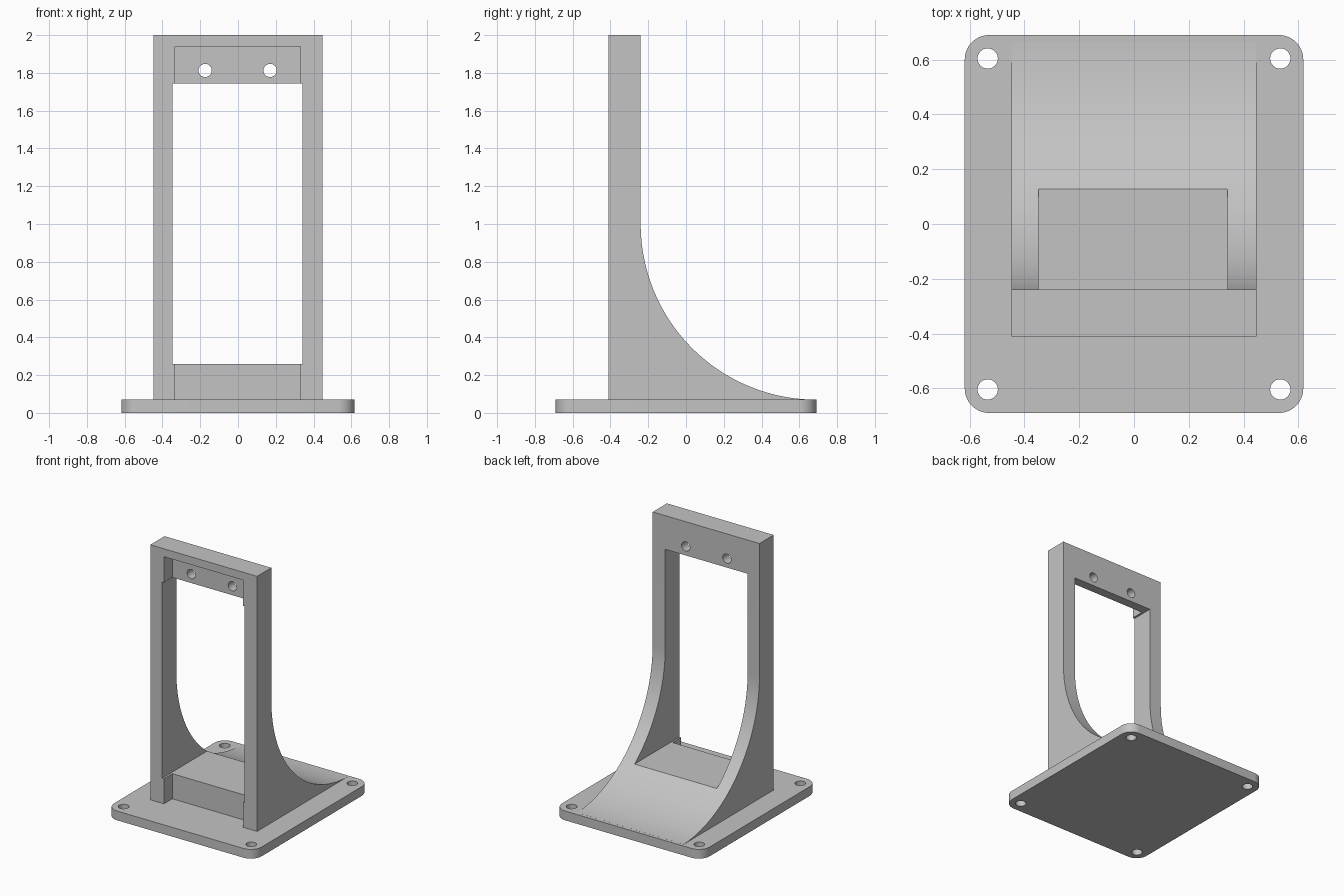
import bpy
import bmesh
from math import sin, cos, pi, radians
from mathutils import Vector

if "Cube" in bpy.data.objects:
    bpy.data.objects.remove(bpy.data.objects["Cube"], do_unlink=True)

grey = bpy.data.materials.new("plain grey")
grey.use_nodes = True
grey.diffuse_color = (0.55, 0.55, 0.55, 1)
grey.node_tree.nodes["Principled BSDF"].inputs["Base Color"].default_value = grey.diffuse_color


def prism(name, outline, push):
    """Closed solid made by extruding an outline of 3D points."""
    bm = bmesh.new()
    face = bm.faces.new([bm.verts.new(p) for p in outline])
    grown = bmesh.ops.extrude_face_region(bm, geom=[face])["geom"]
    moved = [g for g in grown if isinstance(g, bmesh.types.BMVert)]
    bmesh.ops.translate(bm, verts=moved, vec=Vector(push))
    bmesh.ops.recalc_face_normals(bm, faces=bm.faces)
    mesh = bpy.data.meshes.new(name)
    bm.to_mesh(mesh)
    bm.free()
    mesh.materials.append(grey)
    obj = bpy.data.objects.new(name, mesh)
    bpy.context.collection.objects.link(obj)
    return obj


def box(name, x0, x1, y0, y1, z0, z1):
    corners = [(x0, y0, z0), (x1, y0, z0), (x1, y1, z0), (x0, y1, z0)]
    return prism(name, corners, (0, 0, z1 - z0))


def circle(radius, steps=32):
    return [(radius * cos(2 * pi * i / steps), radius * sin(2 * pi * i / steps))
            for i in range(steps)]


def combine(target, tool, operation):
    """Apply a boolean and remove the tool."""
    tool.hide_render = True
    mod = target.modifiers.new("boolean", 'BOOLEAN')
    mod.operation = operation
    mod.solver = 'EXACT'
    mod.object = tool
    bpy.context.view_layer.objects.active = target
    bpy.ops.object.modifier_apply(modifier=mod.name)
    bpy.data.objects.remove(tool, do_unlink=True)


# Upright with a concave sweep down to the back edge of the base
R, BACK, BASE_TOP = 0.93, 0.69, 0.07
side = [(-0.41, 0.03), (-0.41, 2.0), (BACK - R, 2.0)]
for i in range(49):
    a = radians(88.5) * i / 48
    side.append((BACK - R * cos(a), BASE_TOP + R - R * sin(a)))
side.append((side[-1][0], 0.03))
stand = prism("bracket_stand", [(-0.447, y, z) for y, z in side], (0.894, 0, 0))

# Front pocket, through window and screw holes
combine(stand, box("pocket_cutter", -0.333, 0.33, -0.6, -0.31, -0.1, 1.94), 'DIFFERENCE')
combine(stand, box("window_cutter", -0.348, 0.342, -0.7, 1.0, 0.26, 1.745), 'DIFFERENCE')
for x in (-0.174, 0.17):
    hole = prism("screw_cutter", [(x + u, -0.6, 1.813 + v) for u, v in circle(0.035)], (0, 0.6, 0))
    combine(stand, hole, 'DIFFERENCE')

# Rounded base plate
corner, steps = 0.09, 10
outline = []
for quarter, (sx, sy) in enumerate([(1, 1), (-1, 1), (-1, -1), (1, -1)]):
    for i in range(steps + 1):
        a = pi / 2 * (quarter + i / steps)
        outline.append((sx * (0.618 - corner) + corner * cos(a),
                        sy * (BACK - corner) + corner * sin(a), 0))
base = prism("base_plate", outline, (0, 0, BASE_TOP))

# Join and drill the corner mounting holes
combine(stand, base, 'UNION')
for sx in (-1, 1):
    for sy in (-1, 1):
        drill = prism("drill_cutter", [(sx * 0.534 + u, sy * 0.604 + v, -0.1)
                                       for u, v in circle(0.037)], (0, 0, 0.4))
        combine(stand, drill, 'DIFFERENCE')

# Smooth curves, crisp edges
bpy.ops.object.select_all(action='DESELECT')
stand.select_set(True)
bpy.context.view_layer.objects.active = stand
bpy.ops.object.shade_smooth_by_angle(angle=radians(25))
